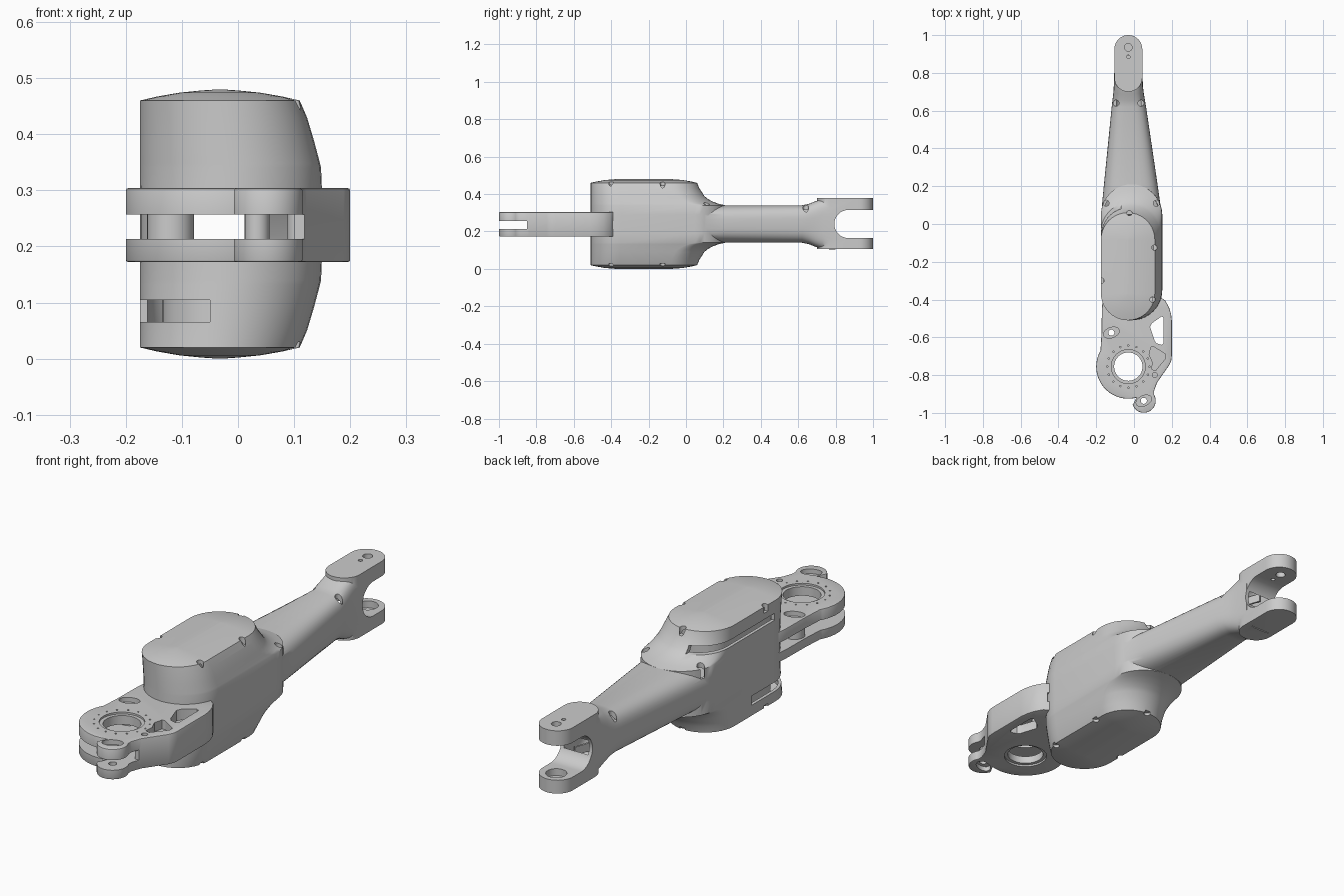
import bpy, bmesh
from math import sin, cos, pi, radians, copysign
from mathutils import Matrix

if "Cube" in bpy.data.objects:
    bpy.data.objects.remove(bpy.data.objects["Cube"])

CX, MID = -0.03, 0.24   # centre line of the arm, mid height


def make(name, bm):
    bmesh.ops.recalc_face_normals(bm, faces=bm.faces[:])
    me = bpy.data.meshes.new(name)
    bm.to_mesh(me)
    bm.free()
    ob = bpy.data.objects.new(name, me)
    bpy.context.collection.objects.link(ob)
    return ob


def loft(name, rings):
    bm = bmesh.new()
    vs = [[bm.verts.new(p) for p in r] for r in rings]
    for a, b in zip(vs, vs[1:]):
        for i in range(len(a)):
            j = (i + 1) % len(a)
            bm.faces.new((a[i], a[j], b[j], b[i]))
    bm.faces.new(vs[0])
    bm.faces.new(vs[-1])
    return make(name, bm)


def prism(name, pts, z0, z1):
    return loft(name, [[(x, y, z) for x, y in pts] for z in (z0, z1)])


def arc(x, y, r, a0, a1, n=24):
    return [(x + r * cos(radians(a0 + (a1 - a0) * i / n)),
             y + r * sin(radians(a0 + (a1 - a0) * i / n))) for i in range(n + 1)]


def stadium(xl, xr, yf, yb, n=20):
    r, c = (xr - xl) / 2, (xl + xr) / 2
    return arc(c, yf + r, r, 180, 360, n) + arc(c, yb - r, r, 0, 180, n)


def disc(name, x, y, r, z0, z1, stretch=1, angle=0, n=32):
    ca, sa = cos(radians(angle)), sin(radians(angle))
    pts = [(r * stretch * cos(2 * pi * i / n), r * sin(2 * pi * i / n)) for i in range(n)]
    return prism(name, [(x + u * ca - v * sa, y + u * sa + v * ca) for u, v in pts], z0, z1)


def box(name, x0, x1, y0, y1, z0, z1):
    return prism(name, [(x0, y0), (x1, y0), (x1, y1), (x0, y1)], z0, z1)


def combine(ob, other, op='DIFFERENCE'):
    m = ob.modifiers.new("bool", 'BOOLEAN')
    m.object, m.operation, m.solver = other, op, 'EXACT'
    bpy.context.view_layer.objects.active = ob
    bpy.ops.object.modifier_apply(modifier=m.name)
    bpy.data.objects.remove(other)


# housing shell: (half height, inset, right side x, back y)
BODY = [(.24, .139, .11, .06), (.238, .11, .11, .06), (.234, .07, .11, .06),
        (.227, .03, .11, .06), (.22, 0, .11, .06), (.19, 0, .123, .072),
        (.15, 0, .135, .098), (.135, 0, .139, .115), (.12, 0, .143, .142),
        (.108, 0, .146, .175), (.1, 0, .148, .21), (.05, 0, .15, .21)]


def housing(name, wall=0.0):
    rows = [(-t, d, x, y) for t, d, x, y in BODY] + [(t, d, x, y) for t, d, x, y in BODY[::-1]]
    rings = []
    for t, d, xr, yb in rows:
        d = min(d + wall, .1395)
        z = MID + t - copysign(min(wall, abs(t)), t)
        rings.append([(x, y, z) for x, y in stadium(-.175 + d, xr - d, -.51 + d, yb - d)])
    return loft(name, rings)


# tapered arm: (y, left x, right x, half height, squareness)
ARM = [(-.05, -.172, .146, .1, 3), (.05, -.174, .147, .1, 3), (.2, -.16, .126, .1, 3),
       (.62, -.118, .064, .1, 3), (.655, -.114, .058, .107, 3), (.69, -.11, .052, .121, 3.3),
       (.73, -.107, .047, .133, 4), (.80, -.105, .045, .137, 5)]


def tapered_arm(name, wall=0.0):
    rings = []
    for y, xl, xr, hz, e in ARM:
        c, hw = (xl + xr) / 2, (xr - xl) / 2 - wall
        ring = []
        for i in range(48):
            u, v = cos(2 * pi * i / 48), sin(2 * pi * i / 48)
            ring.append((c + hw * copysign(abs(u) ** (2 / e), u), y,
                         MID + (hz - wall) * copysign(abs(v) ** (2 / e), v)))
        rings.append(ring)
    return loft(name, rings)


link = housing("arm_housing")
combine(link, tapered_arm("arm"), 'UNION')
combine(link, prism("fork", stadium(-.104, .044, .70, 1.0), .107, .38), 'UNION')
combine(link, housing("cavity", .014))
combine(link, tapered_arm("arm_cavity", .016))

# fork slot with a round end
slot = arc(.868, MID, .075, 90, 270) + [(1.1, MID - .075), (1.1, MID + .075)]
combine(link, loft("slot", [[(x, y, z) for y, z in slot] for x in (-.3, .3)]))
combine(link, disc("pin_hole", CX, .935, .02, .30, .5))
combine(link, disc("key_hole", CX, .885, .009, .30, .5))
combine(link, disc("bearing_seat", CX, .935, .042, .135, .2))

# openings in the housing walls
combine(link, box("upper_window", -.3, -.07, -.36, .2, .375, .405))
combine(link, box("lower_window", -.3, -.05, -.6, -.2, .065, .105))
combine(link, box("front_window", -.14, .10, -.6, -.4, .213, .257))

# screw recesses in arm and cover rims
for x, y in [(-.148, .11), (.118, .11), (-.095, .64), (.037, .64)]:
    combine(link, disc("screw", x, y, .016, .298, .36, n=16))
for x, y in [(.108, -.125), (.098, -.40), (-.172, -.30), (-.025, .058)]:
    combine(link, disc("notch", x, y, .014, .432, .5, n=16))
    combine(link, disc("notch", x, y, .014, -.02, .03, n=16))

# drive units inside the housing, seen through the windows
drives = [prism("lower_drive", stadium(-.135, .075, -.46, .01), .022, .195),
          prism("upper_drive", stadium(-.135, .075, -.46, .01), .285, .455)]

# stiffening ribs inside the arm
ribs = []
for z in (.175, .305):
    for a in (-18, 18):
        rib = box("arm_rib", -.004, .004, -.15, .15, z - .018, z + .018)
        rib.data.transform(Matrix.Translation((CX, .6, 0)) @ Matrix.Rotation(radians(a), 4, 'Z'))
        ribs.append(rib)

# joint bracket blank with softened edges
outline = (arc(CX, -.755, .17, 150, 285, 40) + arc(.052, -.936, .063, 200, 390, 30)
           + [(.106, -.885), (.122, -.84), (.188, -.745), (.197, -.725), (.2, -.70), (.2, -.51),
              (.196, -.475), (.185, -.44), (.165, -.405), (.14, -.387),
              (-.165, -.387), (-.17, -.45), (-.172, -.58)])
bracket = prism("joint_bracket", outline, .172, .304)
bev = bracket.modifiers.new("bevel", 'BEVEL')
bev.width, bev.segments, bev.limit_method, bev.angle_limit = .006, 2, 'ANGLE', radians(75)
bpy.context.view_layer.objects.active = bracket
bpy.ops.object.modifier_apply(modifier="bevel")

# gap between the two plates, leaving the right wall, then bosses in the gap
gap = [(-.3, -1.1), (.3, -1.1), (.3, -.85), (.1, -.85), (.112, -.80), (.165, -.72),
       (.172, -.5), (.13, -.3), (-.3, -.3)]
combine(bracket, prism("gap", gap, .213, .257))
for x, y, r in [(-.12, -.575, .042), (.034, -.60, .022), (.11, -.80, .022)]:
    combine(bracket, disc("boss", x, y, r, .2, .27), 'UNION')

# bores, pockets and lightening windows
combine(bracket, disc("main_bore", CX, -.755, .075, .1, .4, n=64))
for z0, z1 in ((.296, .4), (.1, .18)):
    combine(bracket, disc("bore_step", CX, -.755, .09, z0, z1, n=64))
    for x, y, a in [(-.12, -.575, 20), (.052, -.936, 25)]:
        combine(bracket, disc("pocket", x, y, .027, z0 - .012 if z0 > .2 else z0,
                              z1 if z0 > .2 else z1 + .012, 1.6, a))
for x, y in [(-.12, -.575), (.052, -.936)]:
    combine(bracket, disc("through_hole", x, y, .016, .1, .4))
combine(bracket, disc("bolt_hole", .11, -.80, .013, .285, .4, n=16))
combine(bracket, prism("window", [(.085, -.545), (.095, -.525), (.145, -.49), (.157, -.495),
                                  (.157, -.63), (.148, -.64), (.12, -.632), (.11, -.62)], .1, .4))
combine(bracket, prism("recess", [(.08, -.69), (.09, -.65), (.105, -.65), (.168, -.69),
                                  (.168, -.71), (.115, -.775), (.095, -.77), (.098, -.73)], .265, .4))
for i in range(16):
    x, y = arc(CX, -.755, .112, 0, 360, 16)[i]
    combine(bracket, disc("dowel_hole", x, y, .004, .294, .4, n=8))

# smooth shading with crisp edges
for ob in [link, bracket] + drives + ribs:
    bpy.ops.object.select_all(action='DESELECT')
    ob.select_set(True)
    bpy.context.view_layer.objects.active = ob
    bpy.ops.object.shade_smooth_by_angle(angle=radians(32))
